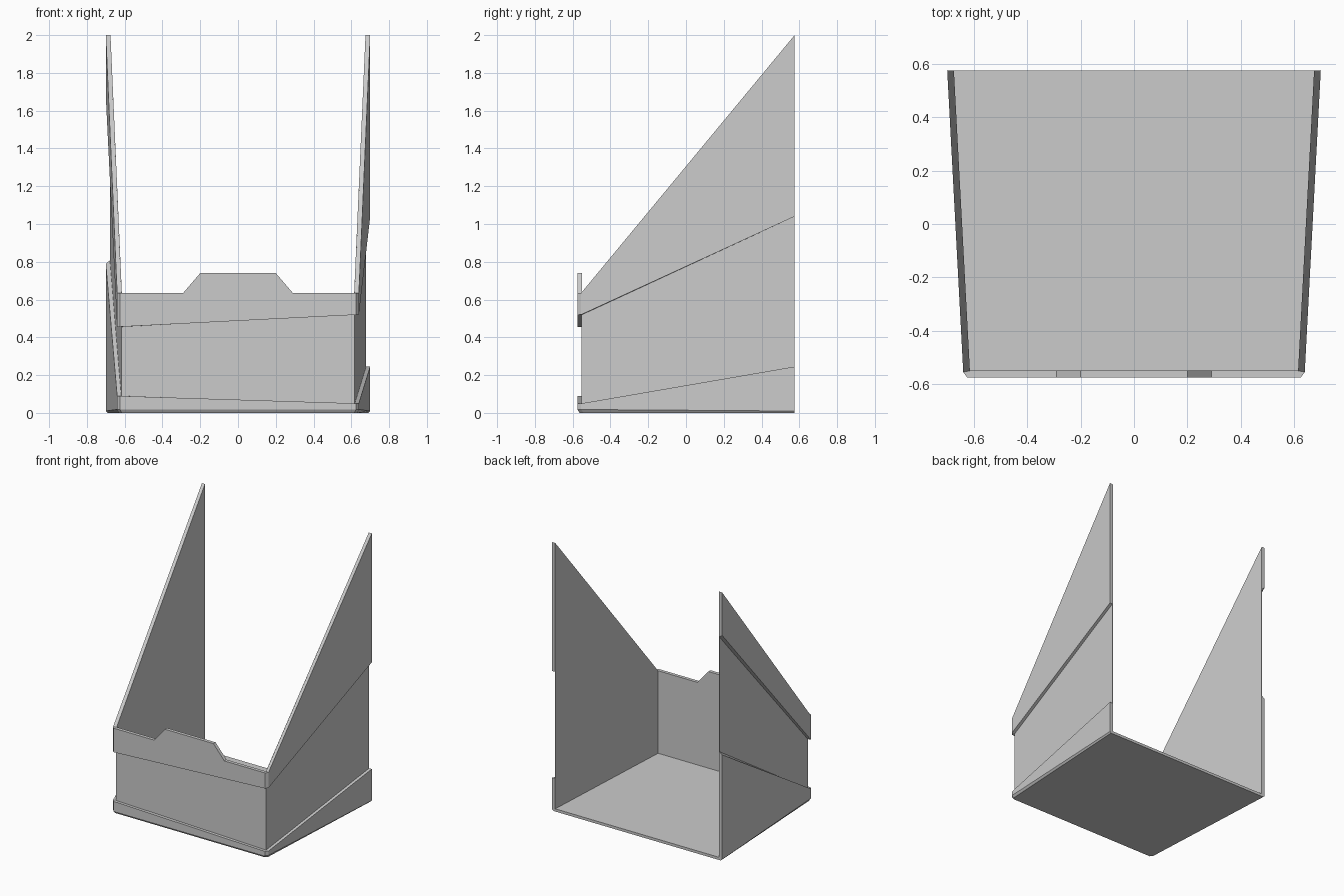
import bpy
import bmesh

cube = bpy.data.objects.get("Cube")
if cube:
    bpy.data.objects.remove(cube, do_unlink=True)

GREY = (0.6, 0.6, 0.6, 1.0)
grey = bpy.data.materials.new("light grey")
grey.use_nodes = True
grey.diffuse_color = GREY
grey.node_tree.nodes["Principled BSDF"].inputs["Base Color"].default_value = GREY


def finish(name, bm):
    bmesh.ops.remove_doubles(bm, verts=bm.verts, dist=1e-5)
    bmesh.ops.recalc_face_normals(bm, faces=bm.faces)
    mesh = bpy.data.meshes.new(name)
    bm.to_mesh(mesh)
    bm.free()
    mesh.materials.append(grey)
    obj = bpy.data.objects.new(name, mesh)
    bpy.context.collection.objects.link(obj)


def strip(name, outer, inner, low, high, slant=None):
    """Sweep a four-sided section along matching outer and inner outlines."""
    bm = bmesh.new()
    slant = slant or [(0, 0)] * len(outer)
    rings = []
    for (ox, oy), (ix, iy), lo, hi, (sl, sh) in zip(outer, inner, low, high, slant):
        section = [(ox, oy, lo), (ox, oy, hi), (ix, iy, hi + sh), (ix, iy, lo + sl)]
        rings.append([bm.verts.new(p) for p in section])
    for a, b in zip(rings, rings[1:]):
        for i in range(4):
            j = (i + 1) % 4
            bm.faces.new((a[i], a[j], b[j], b[i]))
    bm.faces.new(rings[0])
    bm.faces.new(rings[-1])
    finish(name, bm)


def mirrored(half):
    return half + [(-x, y) for x, y in reversed(half)]


# Outlines run from the right rear, around the front, to the left rear
BACK, FRONT, WALL = 0.575, -0.575, -0.55
outer = mirrored([(-0.70, BACK), (-0.64, -0.555), (-0.625, FRONT), (-0.29, FRONT), (-0.2, FRONT)])
inner = mirrored([(-0.675, BACK), (-0.615, WALL), (-0.614, WALL), (-0.29, WALL), (-0.2, WALL)])
skin = mirrored([(-0.678, BACK), (-0.618, WALL - 0.002), (-0.617, WALL - 0.003),
                 (-0.29, WALL - 0.003), (-0.2, WALL - 0.003)])

# Top edge: tall rear corners, low front with a raised centre tab
half_top = [2.0, 0.635, 0.635, 0.635, 0.74]
top = half_top + half_top[::-1]


def slope(right_rear, right_front, left_front, left_rear):
    """Heights along the outline, sloping evenly across the front."""
    mid = [right_front + (left_front - right_front) * (x + 0.64) / 1.28 for x, y in outer[1:-1]]
    return [right_rear] + mid + [left_rear]


flat = [(0, 0)] * (len(outer) - 1)
strip("wall_panel", skin, inner, [0.01] * len(top), top)
strip("upper_band", outer, inner, slope(1.68, 0.455, 0.52, 1.04), top, [(-0.02, 0)] + flat)
strip("lower_band", outer, inner, [0.01] + [0.018] * 8 + [0.01],
      slope(0.79, 0.09, 0.05, 0.245), [(0, 0.02)] + flat)

# Floor slab with a bevelled underside
bm = bmesh.new()
rim = outer[:3] + outer[-3:]
upper = [bm.verts.new((x, y, 0.01 if y > 0 else 0.018)) for x, y in rim]
base = [bm.verts.new((x * 0.985, y if y > 0 else y + 0.012, 0)) for x, y in rim]
deck = [bm.verts.new((x, y, 0.02)) for x, y in rim]
for lower_ring, upper_ring in ((base, upper), (upper, deck)):
    for i in range(len(rim)):
        j = (i + 1) % len(rim)
        bm.faces.new((lower_ring[i], lower_ring[j], upper_ring[j], upper_ring[i]))
bm.faces.new(base)
bm.faces.new(deck)
finish("floor", bm)
